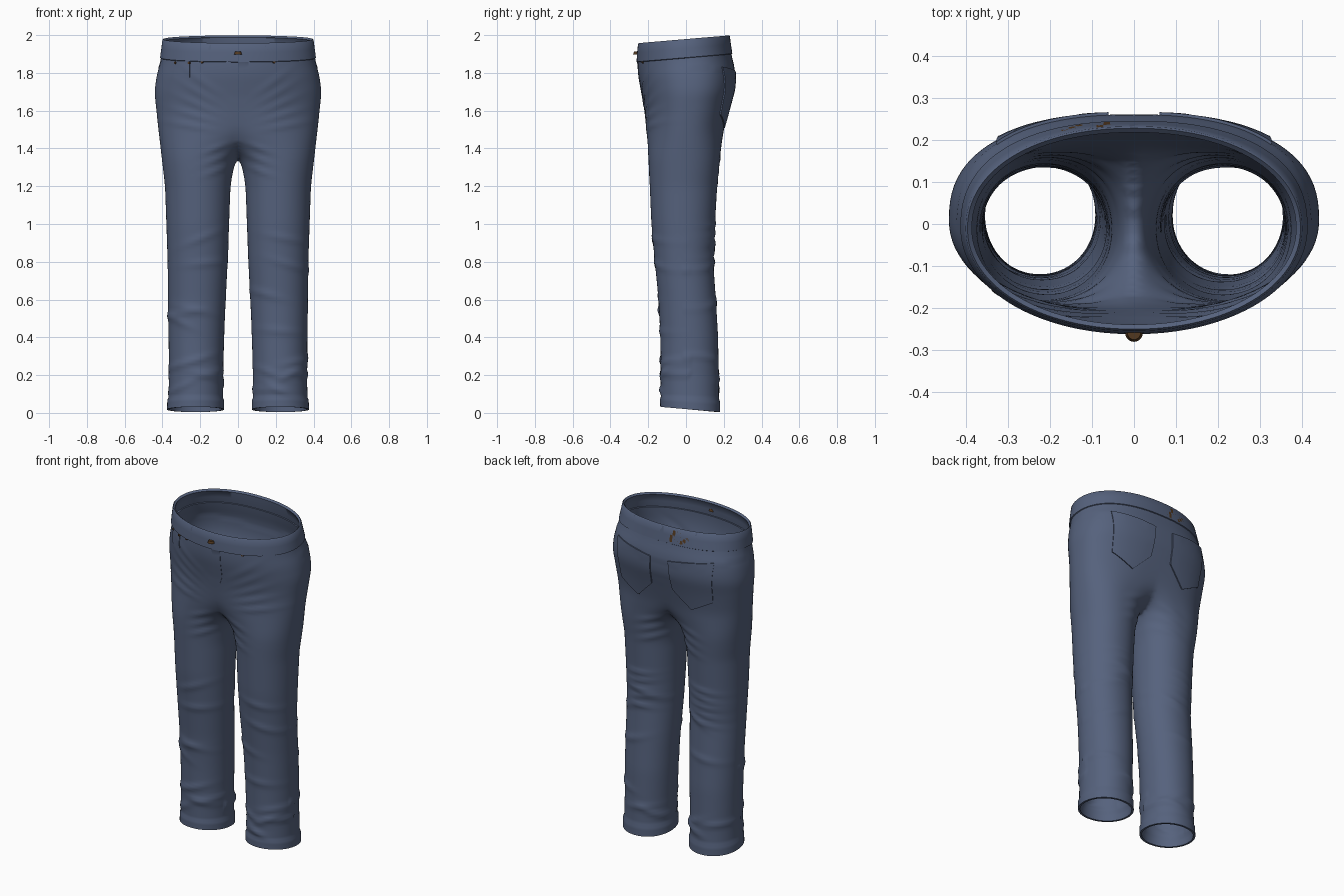
import bpy, bmesh, math, random
from mathutils import Vector
from mathutils.bvhtree import BVHTree

random.seed(4)
if "Cube" in bpy.data.objects:
    bpy.data.objects.remove(bpy.data.objects["Cube"])


def material(name, colour):
    m = bpy.data.materials.new(name)
    m.use_nodes = True
    m.diffuse_color = (*colour, 1)
    m.node_tree.nodes["Principled BSDF"].inputs["Base Color"].default_value = (*colour, 1)
    return m


DENIM = material("blue denim", (0.092, 0.122, 0.205))
LEATHER = material("brown leather", (0.085, 0.04, 0.014))

# Profiles by height: outer side, inner side, front, back
OUTER = [(0, .37), (.2, .365), (.8, .372), (1.2, .386), (1.5, .421), (1.7, .442),
         (1.79, .43), (1.87, .405), (2, .39)]
INNER = [(0, .08), (.2, .08), (.5, .07), (.8, .055), (1.2, .04), (1.3, .024),
         (1.36, 0), (1.42, -.08), (1.5, -.24), (1.62, -.42), (1.7, -.442)]
FRONT = [(0, -.13), (.4, -.135), (.6, -.145), (.8, -.165), (1, -.183), (1.4, -.2),
         (1.6, -.22), (1.8, -.252), (1.88, -.255), (2, -.245)]
BACK = [(0, .175), (.4, .17), (.6, .158), (.8, .144), (1, .153), (1.2, .165),
        (1.4, .185), (1.5, .2), (1.6, .225), (1.72, .258), (1.8, .258), (1.88, .236), (2, .222)]
TILT = [(0, -.1), (.15, 0), (1.7, 0), (1.87, .085), (2, .085)]
BACK_POWER = [(1.2, 2.1), (1.6, 2.5), (1.8, 2.5), (1.98, 2.15)]


def lerp(keys, z):
    if z <= keys[0][0]:
        return keys[0][1]
    for (a, va), (b, vb) in zip(keys, keys[1:]):
        if z <= b:
            return va + (vb - va) * (z - a) / (b - a)
    return keys[-1][1]


def soft(keys, z):
    return sum(lerp(keys, z + d) for d in (-.03, -.015, 0, .015, .03)) / 5


def section(z, count, grow=0):
    """One closed horizontal ring, counter-clockwise from above."""
    xo = soft(OUTER, z)
    xi = -xo if z > 1.66 else soft(INNER, z)
    yf, yb = soft(FRONT, z), soft(BACK, z)
    cx, rx, cy, ry = (xo + xi) / 2, (xo - xi) / 2 + grow, (yf + yb) / 2, (yb - yf) / 2 + grow
    ring = []
    for i in range(count):
        a = math.tau * i / count
        c, s = math.cos(a), math.sin(a)
        p = 2 / (lerp(BACK_POWER, z) if s > 0 else 2.05)
        x = cx + rx * math.copysign(abs(c) ** p, c)
        y = cy + ry * math.copysign(abs(s) ** p, s)
        ring.append((x, y, z + lerp(TILT, z) * y))
    return ring


def loft(bm, rings):
    rows = [[bm.verts.new(p) for p in r] for r in rings]
    n = len(rows[0])
    for lo, hi in zip(rows, rows[1:]):
        for i in range(n):
            j = (i + 1) % n
            bm.faces.new((lo[i], lo[j], hi[j], hi[i]))


def finish(name, bm, mat, thickness=0, angle=40):
    me = bpy.data.meshes.new(name)
    bm.to_mesh(me)
    bm.free()
    ob = bpy.data.objects.new(name, me)
    bpy.context.collection.objects.link(ob)
    me.materials.append(mat)
    bpy.ops.object.select_all(action="DESELECT")
    ob.select_set(True)
    bpy.context.view_layer.objects.active = ob
    if thickness:
        mod = ob.modifiers.new("thickness", "SOLIDIFY")
        mod.thickness, mod.offset = thickness, -1
        bpy.ops.object.modifier_apply(modifier=mod.name)
    bpy.ops.object.shade_smooth_by_angle(angle=math.radians(angle))
    return ob


# Cloth folds: x, z, slope in degrees, length, width, depth, side (-1 front, 1 back)
folds = []
for s in (-1, 1):
    for k in range(5):
        folds.append((s * (.17 + .02 * k), 1.74 - .055 * k, s * (38 - 7 * k), .11, .012, .006, -1))
    for k in range(5):
        folds.append((s * .22, 1.0 - .05 * k, s * random.uniform(-14, 14), .09, .014, .007, 1))
    for k in range(3):
        folds.append((s * .12, 1.4 - .06 * k, s * -20, .07, .014, .006, -1))
        folds.append((s * .13, 1.36 - .06 * k, s * -18, .08, .014, .006, 1))
    for k in range(9):
        folds.append((s * random.uniform(.12, .34), random.uniform(.08, .3),
                      random.uniform(-30, 30), .08, .016, .007, random.choice((-1, 1))))
    for k in range(7):
        folds.append((s * random.uniform(.14, .34), random.uniform(.4, 1.3),
                      random.uniform(-30, 30), .1, .018, .006, random.choice((-1, 1))))


def wrinkle(p):
    h = 0
    for x, z, deg, length, width, depth, side in folds:
        if p.y * side < -.02:
            continue
        c, s = math.cos(math.radians(deg)), math.sin(math.radians(deg))
        u = ((p.x - x) * c + (p.z - z) * s) / length
        w = ((p.z - z) * c - (p.x - x) * s) / width
        if abs(u) < 2.5 and abs(w) < 3:
            h += depth * math.exp(-u * u - w * w)
    # Raised yoke across the back
    if p.y > 0 and p.z > 1.775 + .12 * abs(p.x):
        h += .003
    return h


# Trouser body: one leg and half the hips, cut at the middle and mirrored
body = bmesh.new()
STEPS = 118
heights = [.02 + (1.892 - .02) * i / STEPS for i in range(STEPS + 1)]
loft(body, [section(z, 96, .006 if z < .075 else 0) for z in heights])
bmesh.ops.bisect_plane(body, geom=body.verts[:] + body.edges[:] + body.faces[:], dist=.0005,
                       plane_co=(0, 0, 0), plane_no=(-1, 0, 0), clear_outer=True)
copy = bmesh.ops.duplicate(body, geom=body.verts[:] + body.edges[:] + body.faces[:])["geom"]
for g in copy:
    if isinstance(g, bmesh.types.BMVert):
        g.co.x = -g.co.x
bmesh.ops.reverse_faces(body, faces=[g for g in copy if isinstance(g, bmesh.types.BMFace)])
bmesh.ops.remove_doubles(body, verts=[v for v in body.verts if abs(v.co.x) < .002], dist=.001)
crotch = [v for v in body.verts if abs(v.co.x) < .1 and 1.3 < v.co.z < 1.7 and not v.is_boundary]
for _ in range(8):
    bmesh.ops.smooth_vert(body, verts=crotch, factor=.5, use_axis_x=True, use_axis_y=True, use_axis_z=True)
body.normal_update()
moves = [(v, v.normal * wrinkle(v.co)) for v in body.verts]
for v, d in moves:
    v.co += d

# Waistband, slightly proud of the body with a rounded top edge
band = bmesh.new()
loft(band, [section(z, 128, g) for z, g in
            ((1.878, .002), (1.881, .008), (1.93, .008), (1.974, .007), (1.979, .003))])

trees = [BVHTree.FromBMesh(b) for b in (body, band)]
finish("trouser_body", body, DENIM, .012, 60)
finish("waistband", band, DENIM, .014, 50)


def on_surface(azimuth, u, z):
    """Outermost surface point and normal seen along a horizontal direction."""
    a = math.radians(azimuth)
    d, t = Vector((math.cos(a), math.sin(a), 0)), Vector((-math.sin(a), math.cos(a), 0))
    hits = [tr.ray_cast(d * 2 + t * u + Vector((0, 0, z)), -d) for tr in trees]
    hits = [h for h in hits if h[0]]
    if not hits:
        return None
    best = min(hits, key=lambda h: h[3])
    return best[0], (best[1] if best[1].dot(d) > 0 else -best[1])


def plate(name, azimuth, columns, lift, mat=DENIM, nu=8, nv=12):
    """Cloth plate laid on the surface; columns are (u low, z low, u high, z high)."""
    columns = sorted(columns)
    bm = bmesh.new()
    grid = []
    for a, b in zip(columns, columns[1:]):
        for i in range(nu + (b is columns[-1])):
            c = [p + (q - p) * i / nu for p, q in zip(a, b)]
            col = []
            for j in range(nv + 1):
                f = j / nv
                hit = on_surface(azimuth, c[0] + (c[2] - c[0]) * f, c[1] + (c[3] - c[1]) * f)
                col.append(bm.verts.new(hit[0] + hit[1] * lift))
            grid.append(col)
    for p, q in zip(grid, grid[1:]):
        for j in range(nv):
            bm.faces.new((p[j], q[j], q[j + 1], p[j + 1]))
    return finish(name, bm, mat, lift + .002)


def box(u0, u1, z0, z1):
    return [(u0, z0, u0, z1), (u1, z0, u1, z1)]


# Back pockets
POCKET = [(.07, 1.62, .06, 1.80), (.18, 1.51, .18, 1.815), (.31, 1.58, .325, 1.83)]
for side, s in (("left", -1), ("right", 1)):
    plate("back_pocket_" + side, 90, [(s * a, b, s * c, d) for a, b, c, d in POCKET], .007)

# Coin pocket and fly
plate("coin_pocket", -90, box(-.335, -.255, 1.775, 1.862), .003)
plate("fly", -90, [(0, 1.62, 0, 1.862), (.035, 1.64, .035, 1.862), (.055, 1.69, .055, 1.862)], .002)

# Belt loops around the band
for i, (az, u) in enumerate([(-90, -.155), (-90, .155), (0, -.068), (180, .068),
                             (90, 0), (90, .215), (90, -.215)]):
    y = on_surface(az, u, 1.93)[0].y
    mid = 1.928 + .085 * y
    plate(f"belt_loop_{i + 1}", az, box(u - .011, u + .011, mid - .045, mid + .044), .007, nu=2, nv=6)

# Leather patch on the back of the band
plate("leather_patch", 90, box(.04, .172, 1.912, 1.982), .007, LEATHER)


def stud(name, x, z, radius, depth):
    co, n = on_surface(-90, x, z)
    bm = bmesh.new()
    bmesh.ops.create_cone(bm, cap_ends=True, segments=20, radius1=radius, radius2=radius * .75, depth=depth)
    bmesh.ops.transform(bm, verts=bm.verts, matrix=n.to_track_quat("Z", "Y").to_matrix().to_4x4())
    bmesh.ops.translate(bm, verts=bm.verts, vec=co + n * depth * .4)
    finish(name, bm, LEATHER, angle=30)


# Button and rivets
stud("button", 0, 1.905, .021, .014)
for i, (x, z) in enumerate([(-.33, 1.853), (-.258, 1.853), (-.19, 1.858), (.19, 1.858)]):
    stud(f"rivet_{i + 1}", x, z, .008, .008)
